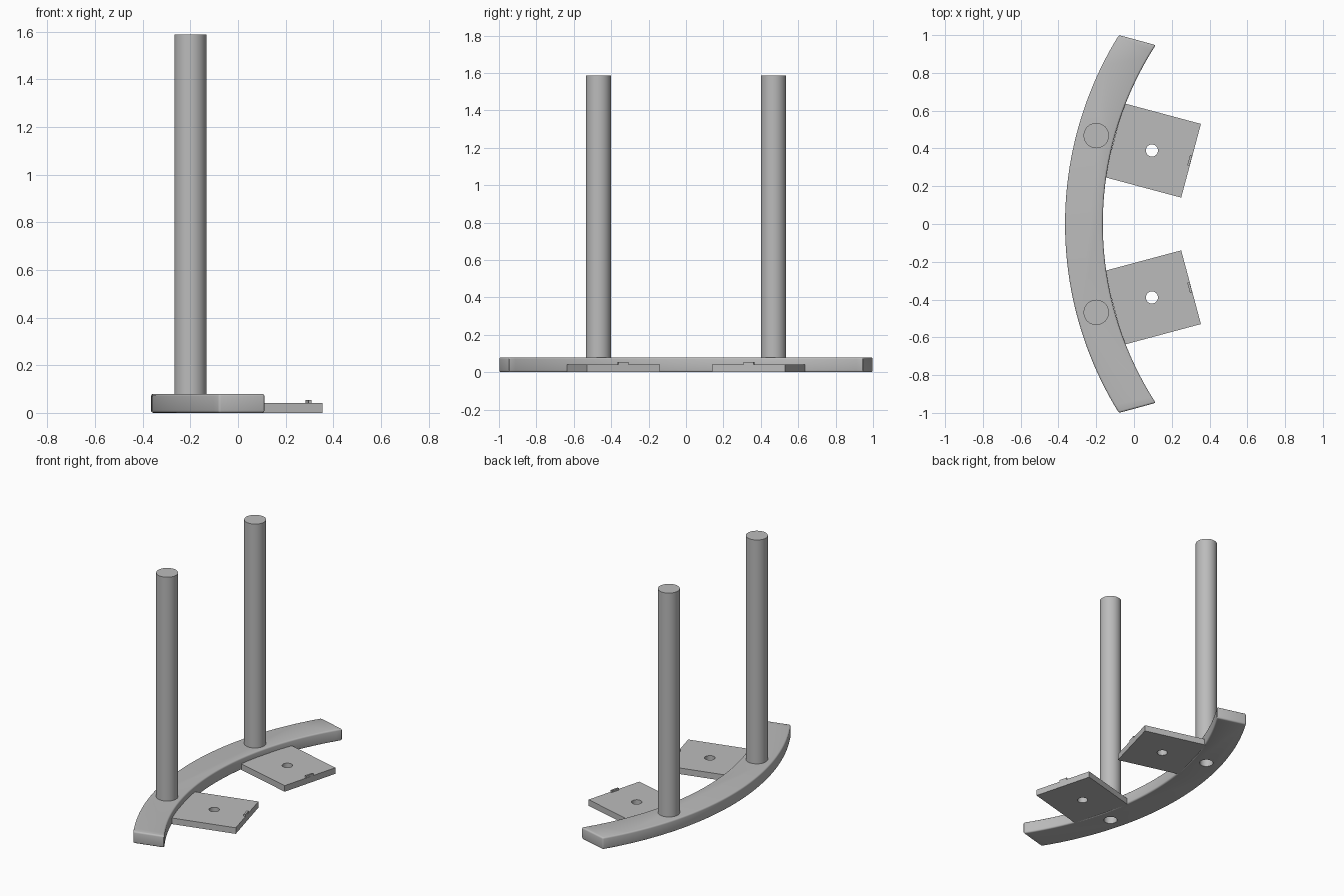
import bpy, bmesh, math
from mathutils import Vector, Matrix

cube = bpy.data.objects.get("Cube")
if cube:
    bpy.data.objects.remove(cube, do_unlink=True)

grey = bpy.data.materials.new("plain grey")
grey.use_nodes = True
grey.diffuse_color = (0.5, 0.5, 0.5, 1)
grey.node_tree.nodes["Principled BSDF"].inputs["Base Color"].default_value = (0.5, 0.5, 0.5, 1)


def prism(name, outline, z0, z1):
    """Solid with a flat outline, extruded from z0 to z1."""
    bm = bmesh.new()
    face = bm.faces.new([bm.verts.new((x, y, z0)) for x, y in outline])
    top = bmesh.ops.extrude_face_region(bm, geom=[face])
    verts = [v for v in top["geom"] if isinstance(v, bmesh.types.BMVert)]
    bmesh.ops.translate(bm, verts=verts, vec=(0, 0, z1 - z0))
    bmesh.ops.recalc_face_normals(bm, faces=bm.faces)
    mesh = bpy.data.meshes.new(name)
    bm.to_mesh(mesh)
    bm.free()
    mesh.materials.append(grey)
    obj = bpy.data.objects.new(name, mesh)
    bpy.context.collection.objects.link(obj)
    return obj


def circle(x, y, r, n=48):
    return [(x + r * math.cos(math.tau * i / n), y + r * math.sin(math.tau * i / n))
            for i in range(n)]


def arc(apex, sagitta, half, n=48):
    """Points of a shallow arc from -half to +half in y, bulging towards -x."""
    radius = (half ** 2 + sagitta ** 2) / (2 * sagitta)
    a = math.asin(half / radius)
    angles = [a * (2 * i / n - 1) for i in range(n + 1)]
    return [(apex + radius * (1 - math.cos(t)), radius * math.sin(t)) for t in angles]


def rectangle(x0, x1, y0, y1, centre, angle, side):
    """Turned rectangle, mirrored in y by side."""
    turn = Matrix.Rotation(angle, 2)
    pts = [turn @ Vector(p) for p in ((x0, y0), (x1, y0), (x1, y1), (x0, y1))]
    return [(p.x + centre[0], side * (p.y + centre[1])) for p in pts]


def apply_modifier(obj, mod):
    bpy.context.view_layer.objects.active = obj
    bpy.ops.object.modifier_apply(modifier=mod.name)


def drill(obj, x, y, r, z0, z1):
    cutter = prism("hole_cutter", circle(x, y, r), z0, z1)
    cutter.hide_render = True
    mod = obj.modifiers.new("hole", 'BOOLEAN')
    mod.operation, mod.solver, mod.object = 'DIFFERENCE', 'EXACT', cutter
    apply_modifier(obj, mod)
    bpy.data.objects.remove(cutter, do_unlink=True)


def smooth(obj):
    bpy.ops.object.select_all(action='DESELECT')
    obj.select_set(True)
    bpy.context.view_layer.objects.active = obj
    bpy.ops.object.shade_smooth_by_angle(angle=math.radians(35))


# Curved base bar with softened edges
base = prism("curved_base", arc(-0.365, 0.285, 1.0) + arc(-0.165, 0.28, 0.947)[::-1], 0, 0.08)
bevel = base.modifiers.new("soft_edges", 'BEVEL')
bevel.width, bevel.segments = 0.01, 3
bevel.limit_method, bevel.angle_limit = 'ANGLE', math.radians(30)
apply_modifier(base, bevel)

for side, label in ((1, "back"), (-1, "front")):
    # Upright post, with a screw hole under it in the base
    drill(base, -0.2, side * 0.468, 0.042, -0.05, 0.06)
    post = prism(label + "_post", circle(-0.2, side * 0.468, 0.067, 64), 0.075, 1.587)
    smooth(post)

    # Turned foot plate with a through hole
    centre, angle = (0.107, 0.387), math.radians(-15)
    plate = prism(label + "_plate", rectangle(-0.22, 0.202, -0.202, 0.202, centre, angle, side),
                  0, 0.041)
    drill(plate, 0.095, side * 0.389, 0.032, -0.05, 0.1)
    smooth(plate)

    # Small catch on the plate's outer edge
    prism(label + "_catch", rectangle(0.189, 0.201, -0.028, 0.028, (0.107, 0.387), angle, side),
          0.035, 0.054)

smooth(base)
